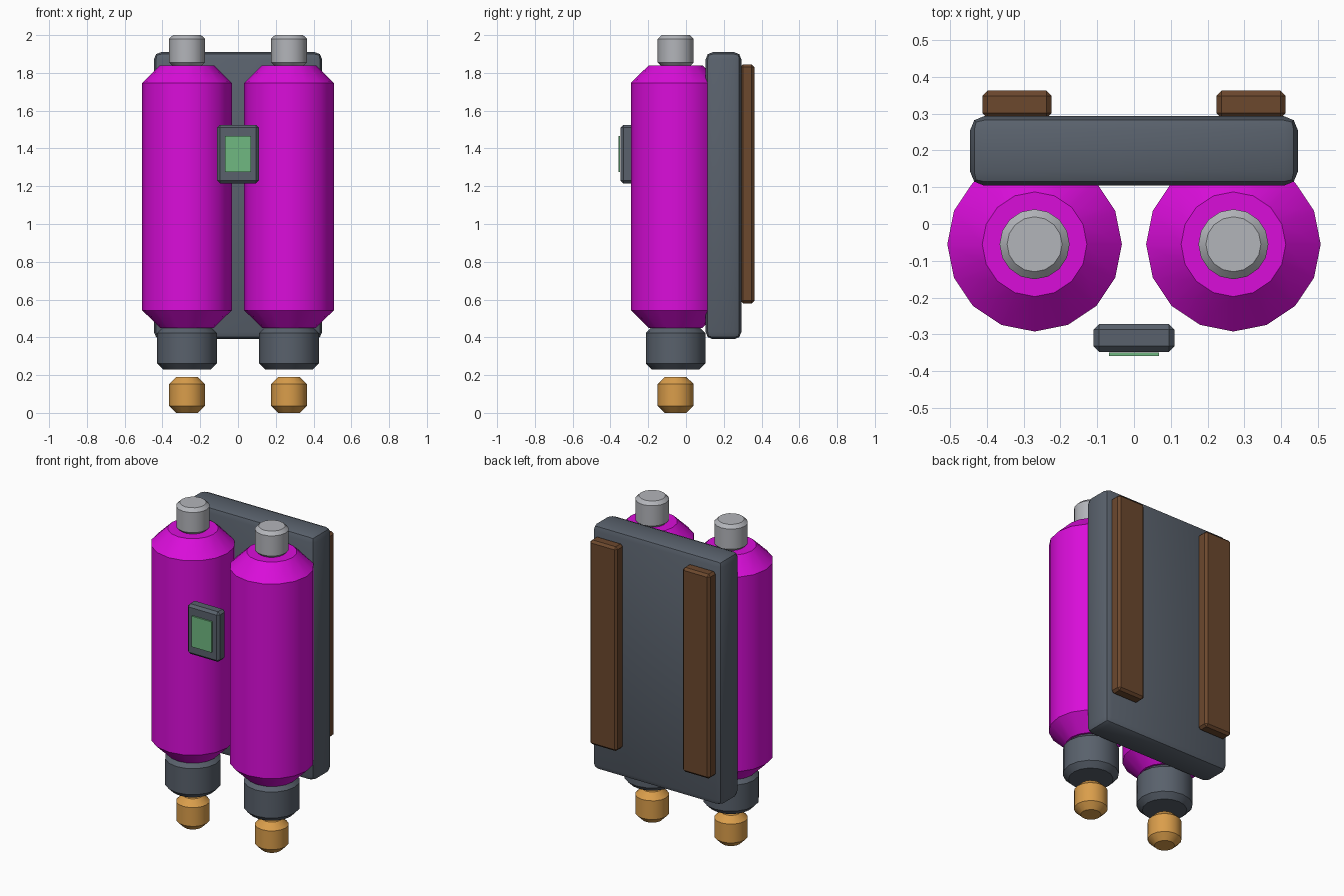
import bpy
import bmesh
import math
from mathutils import Matrix, Vector

cube = bpy.data.objects.get("Cube")
if cube:
    bpy.data.objects.remove(cube, do_unlink=True)


def material(name, rgb):
    mat = bpy.data.materials.new(name)
    mat.use_nodes = True
    colour = (*rgb, 1.0)
    mat.diffuse_color = colour
    mat.node_tree.nodes["Principled BSDF"].inputs["Base Color"].default_value = colour
    return mat


magenta = material("magenta", (0.70, 0.004, 0.70))
steel = material("light grey", (0.45, 0.46, 0.49))
slate = material("slate grey", (0.10, 0.12, 0.15))
green = material("screen green", (0.16, 0.48, 0.22))
amber = material("amber", (0.70, 0.34, 0.07))
brown = material("strap brown", (0.15, 0.065, 0.027))


def finish(name, bm, mat):
    bmesh.ops.recalc_face_normals(bm, faces=bm.faces)
    mesh = bpy.data.meshes.new(name)
    bm.to_mesh(mesh)
    bm.free()
    mesh.materials.append(mat)
    obj = bpy.data.objects.new(name, mesh)
    bpy.context.collection.objects.link(obj)
    bpy.ops.object.select_all(action="DESELECT")
    obj.select_set(True)
    bpy.context.view_layer.objects.active = obj
    bpy.ops.object.shade_smooth_by_angle(angle=math.radians(30))


def box(name, low, high, mat, bevel=0.0, segments=1):
    low, high = Vector(low), Vector(high)
    bm = bmesh.new()
    bmesh.ops.create_cube(bm, size=1)
    bmesh.ops.scale(bm, vec=high - low, verts=bm.verts)
    bmesh.ops.translate(bm, vec=(low + high) / 2, verts=bm.verts)
    if bevel:
        bmesh.ops.bevel(bm, geom=bm.edges[:], offset=bevel, segments=segments,
                        profile=0.5, affect="EDGES")
    finish(name, bm, mat)


def drum(name, x, radius, bottom, top, chamfer, mat):
    """Upright 16-sided cylinder with chamfered rims."""
    bm = bmesh.new()
    place = (Matrix.Translation((x, -0.055, (bottom + top) / 2))
             @ Matrix.Rotation(math.pi / 2, 4, "Z"))
    bmesh.ops.create_cone(bm, cap_ends=True, segments=16, radius1=radius,
                          radius2=radius, depth=top - bottom, matrix=place)
    rims = [e for e in bm.edges if abs(e.verts[0].co.z - e.verts[1].co.z) < 1e-4]
    bmesh.ops.bevel(bm, geom=rims, offset=chamfer, segments=1, affect="EDGES")
    finish(name, bm, mat)


# Tanks, caps, nozzles, flames and shoulder straps on both sides
for side, sign in (("left", 1), ("right", -1)):
    x = 0.27 * sign
    drum(side + "_tank", x, 0.237, 0.45, 1.84, 0.093, magenta)
    drum(side + "_cap", x, 0.095, 1.835, 2.0, 0.02, steel)
    drum(side + "_nozzle", x, 0.158, 0.23, 0.455, 0.032, slate)
    drum(side + "_flame", x, 0.095, 0.0, 0.19, 0.037, amber)
    inner, outer = sorted((0.224 * sign, 0.412 * sign))
    box(side + "_strap", (inner, 0.287, 0.58), (outer, 0.362, 1.845), brown, 0.014)

# Back plate
box("back_plate", (-0.445, 0.104, 0.39), (0.445, 0.293, 1.91), slate, 0.038, 2)

# Gauge on the front
box("gauge_case", (-0.11, -0.347, 1.215), (0.11, -0.272, 1.525), slate, 0.015)
box("gauge_screen", (-0.068, -0.358, 1.275), (0.068, -0.3485, 1.465), green)
